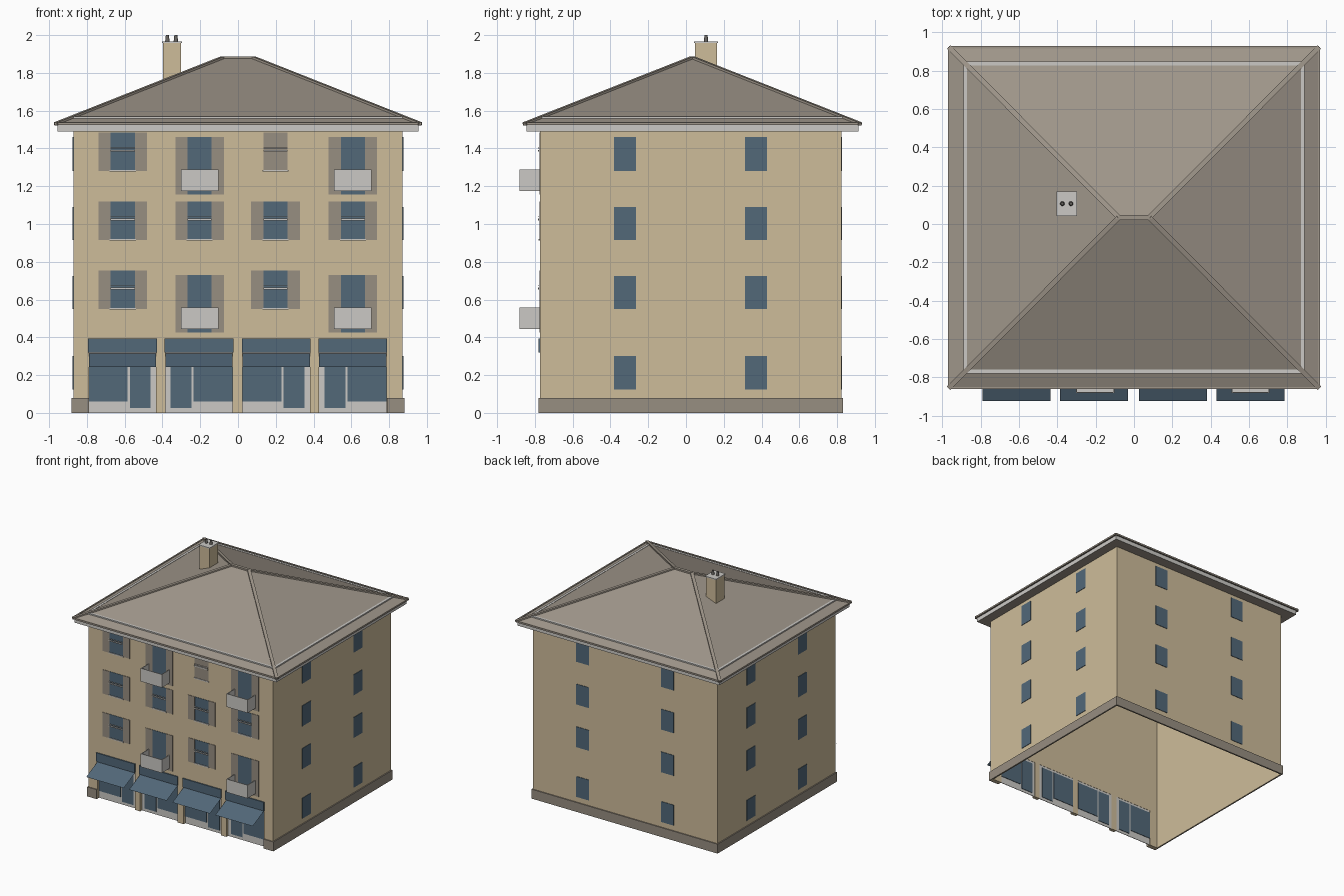
import bpy
import bmesh
from mathutils import Vector

default_cube = bpy.data.objects.get("Cube")
if default_cube:
    bpy.data.objects.remove(default_cube)


def make_material(name, red, green, blue):
    def linear(value):
        value /= 255
        return value / 12.92 if value <= 0.04045 else ((value + 0.055) / 1.055) ** 2.4
    color = (linear(red), linear(green), linear(blue), 1)
    mat = bpy.data.materials.new(name)
    mat.use_nodes = True
    mat.diffuse_color = color
    mat.node_tree.nodes["Principled BSDF"].inputs["Base Color"].default_value = color
    return mat


plaster = make_material("warm plaster", 206, 188, 154)
taupe = make_material("taupe shutter", 151, 142, 129)
roof_tone = make_material("roof taupe", 159, 150, 138)
blue = make_material("slate blue", 82, 104, 121)
pale = make_material("pale grey", 203, 201, 197)
dark = make_material("dark clay", 105, 102, 98)


def finish(name, bm, *mats):
    mesh = bpy.data.meshes.new(name)
    bm.normal_update()
    bm.to_mesh(mesh)
    bm.free()
    for mat in mats:
        mesh.materials.append(mat)
    obj = bpy.data.objects.new(name, mesh)
    bpy.context.collection.objects.link(obj)
    return obj


def add_box(bm, x0, x1, y0, y1, z0, z1):
    for vert in bmesh.ops.create_cube(bm, size=1)["verts"]:
        x, y, z = vert.co
        vert.co = (x1 if x > 0 else x0, y1 if y > 0 else y0, z1 if z > 0 else z0)


def boxes(name, mat, items):
    bm = bmesh.new()
    for item in items:
        add_box(bm, *item)
    return finish(name, bm, mat)


def bars(name, mat, pairs, width, height):
    """Square bars laid between pairs of points."""
    bm = bmesh.new()
    for start, end in pairs:
        start, end = Vector(start), Vector(end)
        along = end - start
        side = along.cross(Vector((0, 0, 1))).normalized()
        up = side.cross(along).normalized()
        for vert in bmesh.ops.create_cube(bm, size=1)["verts"]:
            x, y, z = vert.co
            vert.co = start + along * (x + 0.5) + side * y * width + up * z * height
    return finish(name, bm, mat)


WX, FRONT, BACK = 0.872, -0.772, 0.822
TOP, SHOP_TOP, THIN, REVEAL = 1.49, 0.32, 0.004, 0.03
shops = [(-0.79, -0.435, 1), (-0.385, -0.03, -1), (0.025, 0.38, 1), (0.43, 0.785, -1)]

# Hollow walls, open at the bottom, with piers between the shops
edges = [-WX] + [x for shop in shops for x in shop[:2]] + [WX]
piers = [(a, b, FRONT, FRONT + REVEAL, 0, SHOP_TOP) for a, b in zip(edges[::2], edges[1::2])]
boxes("front_wall", plaster, piers + [(-WX, WX, FRONT, FRONT + REVEAL, SHOP_TOP, TOP)])
boxes("side_and_back_walls", plaster, [
    (-WX, -WX + THIN, FRONT, BACK, 0, TOP),
    (WX - THIN, WX, FRONT, BACK, 0, TOP),
    (-WX, WX, BACK - THIN, BACK, 0, TOP)])

# Plinth around the base
out, ph = 0.009, 0.08
plinth = [(-WX - out, WX + out, BACK, BACK + out, 0, ph)]
for s in (-1, 1):
    x0, x1 = sorted((s * WX, s * (WX + out)))
    plinth.append((x0, x1, FRONT - out, BACK + out, 0, ph))
    x0, x1 = sorted((s * 0.79, s * (WX + out)))
    plinth.append((x0, x1, FRONT - out, FRONT, 0, ph))
boxes("plinth", taupe, plinth)

# Shopfronts: pale frame, glass, door, sign and awning
frames, panes, signs = [], [], []
awning = bmesh.new()
yb = FRONT + REVEAL
for x0, x1, side in shops:
    frames.append((x0, x1, yb - 0.006, yb - 0.002, 0, SHOP_TOP))
    glass, door = (x0, x0 + 0.205), (x0 + 0.217, x0 + 0.327)
    if side < 0:
        glass, door = [(x0 + x1 - b, x0 + x1 - a) for a, b in (glass, door)]
    panes.append((*glass, yb - 0.01, yb + 0.002, 0.06, 0.3))
    panes.append((*door, yb - 0.01, yb + 0.002, 0.025, 0.3))
    signs.append((x0 - 0.005, x1 + 0.005, FRONT - 0.009, FRONT, SHOP_TOP, 0.395))
    corners = [(x0, FRONT, 0.315), (x0, -0.922, 0.243), (x1, -0.922, 0.243), (x1, FRONT, 0.315)]
    awning.faces.new([awning.verts.new(c) for c in corners])
boxes("shop_frames", pale, frames)
boxes("shop_glass_and_doors", blue, panes)
boxes("shop_signs", blue, signs)
finish("awnings", awning, blue)

# Front windows: shutters, glass, sills, rails and balconies
shutters, glazing, sills, rails, balconies = [], [], [], [], []
columns = [-0.61, -0.203, 0.198, 0.608]
half, wide = 0.064, 0.129


def shutter_pair(cx, z0, z1):
    shutters.append((cx - wide, cx - half, FRONT - THIN, FRONT, z0, z1))
    shutters.append((cx + half, cx + wide, FRONT - THIN, FRONT, z0, z1))


def window(cx, z0, closed=False):
    z1 = min(z0 + 0.205, TOP)
    if closed:
        shutters.append((cx - half, cx + half, FRONT - THIN, FRONT, z0, z1))
    else:
        shutter_pair(cx, z0, z1)
        glazing.append((cx - half, cx + half, FRONT - 0.003, FRONT, z0, z1))
    sills.append((cx - half - 0.005, cx + half + 0.005, FRONT - 0.008, FRONT, z0 - 0.003, z0 + 0.006))
    for dz, thick in ((0.104, 0.009), (0.121, 0.004)):
        rails.append((cx - half, cx + half, FRONT - 0.012, FRONT - 0.007, z0 + dz, z0 + dz + thick))


def balcony_door(cx, z0):
    shutter_pair(cx, z0, z0 + 0.305)
    glazing.append((cx - half, cx + half, FRONT - 0.003, FRONT, z0, z0 + 0.305))
    a, b, low, high, y0 = cx - 0.1, cx + 0.1, z0 + 0.02, z0 + 0.133, -0.882
    t = 0.006
    balconies.extend([
        (a, b, y0, y0 + t, low, high), (a, b, y0, FRONT, low, low + t),
        (a, a + t, y0, FRONT, low, high), (b - t, b, y0, FRONT, low, high)])


for i, cx in enumerate(columns):
    window(cx, 0.915)
    for z in (0.55, 1.28):
        if i % 2:
            balcony_door(cx, z - 0.125)
        else:
            window(cx, z, closed=(i == 2 and z > 1))

# Plain windows on the other three sides
for z0, z1 in ((0.125, 0.3), (0.55, 0.725), (0.915, 1.09), (1.28, 1.46)):
    for y in (-0.323, 0.37):
        for a in (-WX - THIN, WX):
            glazing.append((a, a + THIN, y - 0.058, y + 0.058, z0, z1))
    for x in (-0.4, 0.4):
        glazing.append((x - 0.06, x + 0.06, BACK, BACK + THIN, z0, z1))
boxes("shutters", taupe, shutters)
boxes("window_glass", blue, glazing)
boxes("window_sills", pale, sills)
boxes("window_rails", pale, rails)
boxes("balconies", pale, balconies)

# Eave box, pale on its sides with a darker soffit
RX, RF, RB, EAVE, RIDGE = 0.965, -0.855, 0.922, 1.53, 1.88
bm = bmesh.new()
add_box(bm, -RX + 0.01, RX - 0.01, RF + 0.01, RB - 0.01, TOP, EAVE - 0.005)
eave = finish("eave_fascia", bm, pale, roof_tone)
for face in eave.data.polygons:
    face.material_index = 1 if face.normal.z < -0.5 else 0

# Hipped roof
bm = bmesh.new()
mid = (RF + RB) / 2
eaves = [(-RX, RF, EAVE), (RX, RF, EAVE), (RX, RB, EAVE), (-RX, RB, EAVE)]
ridge = [(-0.08, mid, RIDGE), (0.08, mid, RIDGE)]
a, b, c, d = [bm.verts.new(p) for p in eaves]
left, right = [bm.verts.new(p) for p in ridge]
for loop in ((a, b, right, left), (b, c, right), (c, d, left, right), (d, a, left), (d, c, b, a)):
    bm.faces.new(loop if len(loop) < 4 or loop[0] is not c else (c, d, left, right))
finish("hip_roof", bm, roof_tone)

# Ridge and hip caps, with a trim along the eaves
hips = [(eaves[0], ridge[0]), (eaves[3], ridge[0]), (eaves[1], ridge[1]), (eaves[2], ridge[1])]
bars("ridge_and_hip_caps", roof_tone, hips + [tuple(ridge)], 0.026, 0.016)
bars("roof_edge_trim", roof_tone, [(eaves[i], eaves[i - 1]) for i in range(4)], 0.012, 0.014)

# Pale strip set into the slopes above the walls
inset = 0.085
z = EAVE + inset * (RIDGE - EAVE) / (mid - RF)
ring = [(x - inset * (1 if x > 0 else -1), y - inset * (1 if y > 0 else -1), z) for x, y, _ in eaves]
bars("roof_strip", pale, [(ring[i], ring[i - 1]) for i in range(4)], 0.02, 0.013)

# Chimney with cap and two pots
boxes("chimney", plaster, [(-0.398, -0.302, 0.047, 0.164, 1.7, 1.957)])
boxes("chimney_cap", pale, [(-0.403, -0.297, 0.042, 0.169, 1.957, 1.965)])
bm = bmesh.new()
for x in (-0.374, -0.329):
    pot = bmesh.ops.create_cone(bm, cap_ends=True, segments=12, radius1=0.012, radius2=0.008, depth=0.036)
    bmesh.ops.translate(bm, verts=pot["verts"], vec=(x, 0.106, 1.982))
finish("chimney_pots", bm, dark)
